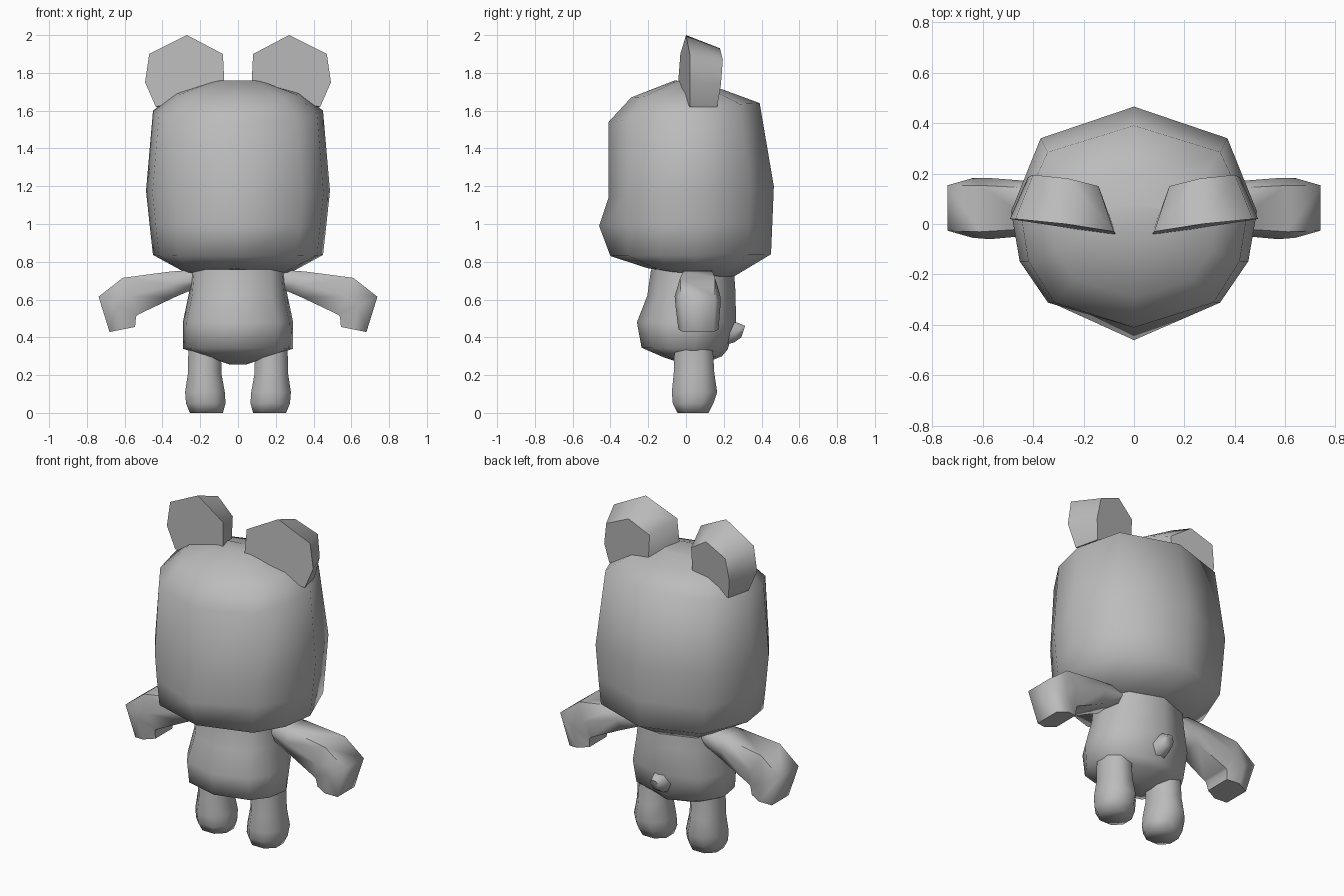
import bpy, bmesh, math
from mathutils import Vector

cube = bpy.data.objects.get("Cube")
if cube:
    bpy.data.objects.remove(cube, do_unlink=True)

grey = bpy.data.materials.new("plain grey")
grey.use_nodes = True
GREY = (0.5, 0.5, 0.5, 1.0)
grey.diffuse_color = GREY
grey.node_tree.nodes["Principled BSDF"].inputs["Base Color"].default_value = GREY


def loft(name, rings, angle=70):
    """Skin a list of equal-length point rings and cap both ends."""
    bm = bmesh.new()
    rows = [[bm.verts.new(p) for p in ring] for ring in rings]
    n = len(rows[0])
    for a, b in zip(rows, rows[1:]):
        for i in range(n):
            j = (i + 1) % n
            bm.faces.new((a[i], a[j], b[j], b[i]))
    bm.faces.new(rows[0][::-1])
    bm.faces.new(rows[-1])
    bmesh.ops.recalc_face_normals(bm, faces=bm.faces)
    mesh = bpy.data.meshes.new(name)
    bm.to_mesh(mesh)
    bm.free()
    mesh.materials.append(grey)
    obj = bpy.data.objects.new(name, mesh)
    bpy.context.collection.objects.link(obj)
    bpy.ops.object.select_all(action='DESELECT')
    obj.select_set(True)
    bpy.context.view_layer.objects.active = obj
    bpy.ops.object.shade_smooth_by_angle(angle=math.radians(angle))
    return obj


def pair(name, rings, angle=70):
    """Loft a part on the left (+x) and its mirror on the right."""
    loft("left_" + name, rings, angle)
    loft("right_" + name, [[(-x, y, z) for x, y, z in r] for r in rings], angle)


def body_ring(zf, zb, w, front, back, nose):
    """Symmetric ten-sided ring, front centre round to back centre."""
    mid = (back - front) / 2
    half = [(0, -nose, 0), (.70, -.76 * front, .1), (.93, -.36 * front, .4),
            (1, .05 if w > .1 else mid, .6), (.76, .73 * back, .95), (0, back, 1)]
    pts = [Vector((fx * w, y, zf + (zb - zf) * t)) for fx, y, t in half]
    return pts + [Vector((-p.x, p.y, p.z)) for p in pts[-2:0:-1]]


# Head: front height, back height, half width, front, back, centre front
loft("head", [body_ring(*r) for r in (
    (.765, .72, .27, .20, .25, .20),
    (.83, .84, .45, .40, .45, .40),
    (.99, 1.0, .468, .41, .457, .46),
    (1.14, 1.2, .487, .41, .465, .41),
    (1.54, 1.64, .45, .41, .39, .41),
    (1.67, 1.71, .33, .29, .20, .29),
    (1.76, 1.745, .14, .06, .08, .06))])

# Torso
loft("torso", [body_ring(*r) for r in (
    (.255, .255, .04, .0, .08, .0),
    (.295, .30, .17, .12, .19, .12),
    (.345, .335, .29, .235, .22, .235),
    (.48, .48, .292, .26, .265, .26),
    (.62, .64, .26, .205, .262, .205),
    (.76, .74, .25, .185, .255, .185))])

# Ears: wide front rim, smaller rounded back
ear_front = [(.07, -.045, 1.70), (.08, -.03, 1.90), (.27, 0, 2.0),
             (.47, .02, 1.90), (.492, .02, 1.75), (.435, .02, 1.62)]
ear_back = [(.15, .15, 1.66), (.14, .15, 1.85), (.26, .18, 1.93),
            (.40, .195, 1.87), (.42, .185, 1.74), (.40, .165, 1.62)]
pair("ear", [ear_front, ear_back], 60)


# Arms: each station runs from an upper/outer to a lower/inner point
def arm_ring(x1, z1, x2, z2, y0, y1):
    spec = [(0, .12), (0, .88), (.5, 1), (1, .88), (1, .12), (.5, 0)]
    return [(x1 + (x2 - x1) * t, y0 + (y1 - y0) * s, z1 + (z2 - z1) * t)
            for t, s in spec]


pair("arm", [arm_ring(*r) for r in (
    (.20, .760, .20, .67, -.02, .15),
    (.36, .748, .34, .61, -.04, .165),
    (.61, .715, .53, .52, -.06, .182),
    (.738, .615, .54, .51, -.055, .182),
    (.68, .428, .545, .455, -.04, .172))])


# Legs: rounded eight-sided columns, wider at the foot
def leg_ring(z, x0, x1, y0, y1):
    cx, cy, rx, ry = (x0 + x1) / 2, (y0 + y1) / 2, (x1 - x0) / 2, (y1 - y0) / 2
    c = .45
    box = [(1, -c), (1, c), (c, 1), (-c, 1), (-1, c), (-1, -c), (-c, -1), (c, -1)]
    return [(cx + rx * u, cy + ry * v, z) for u, v in box]


pair("leg", [leg_ring(*r) for r in (
    (0, .08, .255, -.045, .12),
    (.05, .066, .275, -.07, .145),
    (.11, .07, .28, -.075, .165),
    (.21, .088, .265, -.065, .15),
    (.38, .09, .262, -.06, .14))])

# Tail: small blunt knob
tail = []
for y, r, z in ((.20, .075, .42), (.265, .06, .425), (.303, .035, .43)):
    tail.append([(r * .85 * math.cos(math.tau * i / 6), y - .012 * math.sin(math.tau * (i + .0) / 6) * -1,
                  z + r * math.sin(math.tau * i / 6)) for i in range(6)])
loft("tail", tail)
